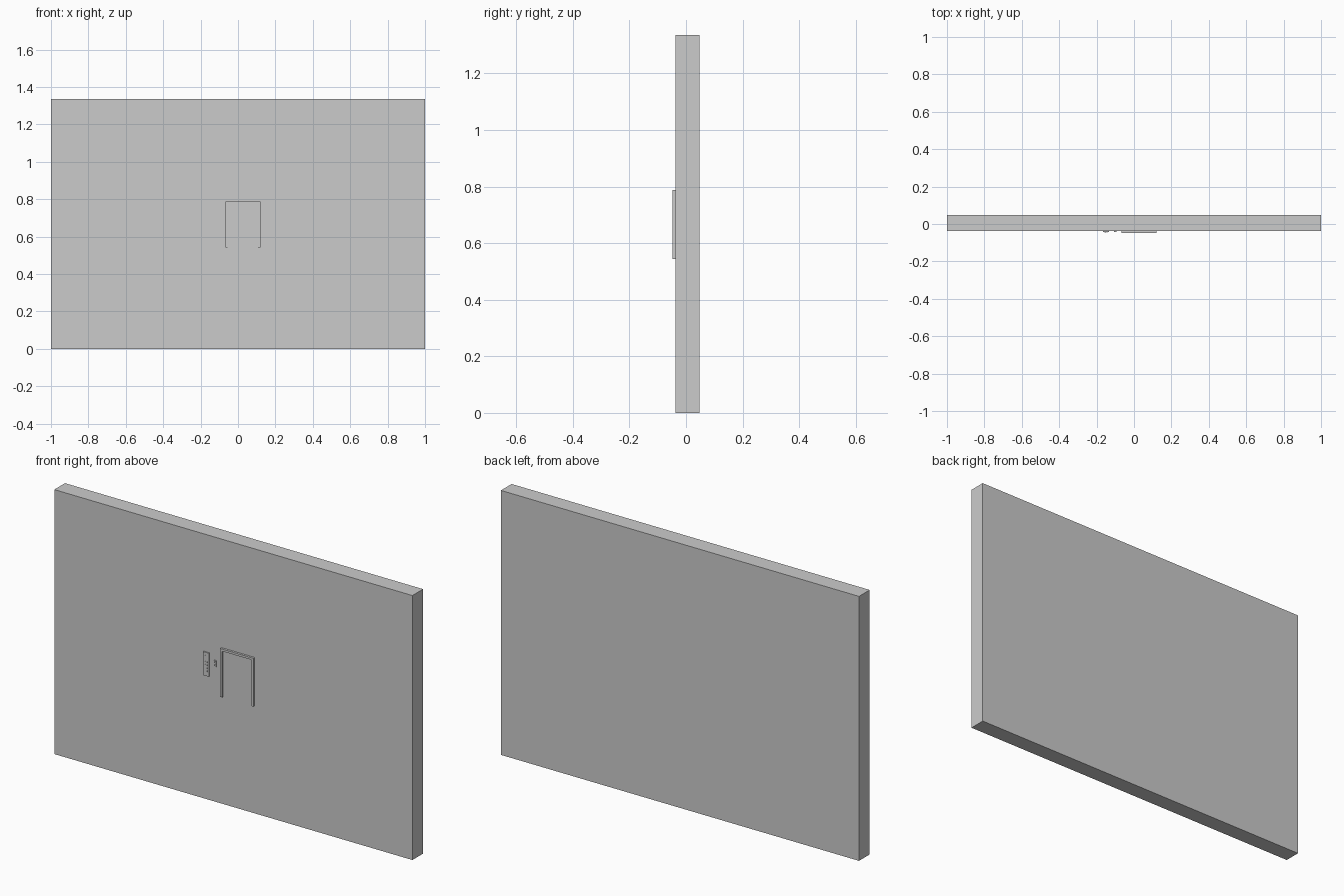
import bpy, bmesh

if "Cube" in bpy.data.objects:
    bpy.data.objects.remove(bpy.data.objects["Cube"])

WALL_Y = -0.037   # front face of the wall


def box(name, x0, x1, y0, y1, z0, z1):
    bm = bmesh.new()
    bmesh.ops.create_cube(bm, size=1)
    for v in bm.verts:
        v.co.x = x1 if v.co.x > 0 else x0
        v.co.y = y1 if v.co.y > 0 else y0
        v.co.z = z1 if v.co.z > 0 else z0
    return finish(name, bm)


def finish(name, bm):
    mesh = bpy.data.meshes.new(name)
    bm.to_mesh(mesh)
    bm.free()
    obj = bpy.data.objects.new(name, mesh)
    bpy.context.collection.objects.link(obj)
    return obj


# Wall slab
box("wall", -1, 1, WALL_Y, 0.048, 0, 1.335)

# Door frame: an arch outline extruded off the wall
xl, xr, zb, zt, t = -0.066, 0.119, 0.543, 0.787, 0.011
outline = [(xl, zb), (xl + t, zb), (xl + t, zt - t), (xr - t, zt - t),
           (xr - t, zb), (xr, zb), (xr, zt), (xl, zt)]
bm = bmesh.new()
face = bm.faces.new([bm.verts.new((x, WALL_Y, z)) for x, z in outline])
ext = bmesh.ops.extrude_face_region(bm, geom=[face], use_keep_orig=True)
for v in ext["geom"]:
    if isinstance(v, bmesh.types.BMVert):
        v.co.y = -0.048
bmesh.ops.recalc_face_normals(bm, faces=bm.faces)
finish("door_frame", bm)

# Door leaf set back inside the frame
box("door_leaf", xl + t, xr - t, -0.041, WALL_Y, zb, zt - t)

# Control panel with a screen and rows of buttons
box("control_panel", -0.165, -0.133, -0.043, WALL_Y, 0.624, 0.743)
box("panel_screen", -0.158, -0.140, -0.044, -0.043, 0.712, 0.728)
for row in range(4):
    for col in range(2):
        x, z = -0.154 + col * 0.010, 0.650 + row * 0.015
        box(f"panel_button_{row}_{col}", x - 0.003, x + 0.003,
            -0.0445, -0.043, z - 0.003, z + 0.003)

# Call plate with two buttons
box("call_plate", -0.106, -0.093, -0.042, WALL_Y, 0.683, 0.714)
for i, z in enumerate((0.691, 0.706)):
    box(f"call_button_{i}", -0.1025, -0.0965, -0.0435, -0.042, z - 0.003, z + 0.003)
